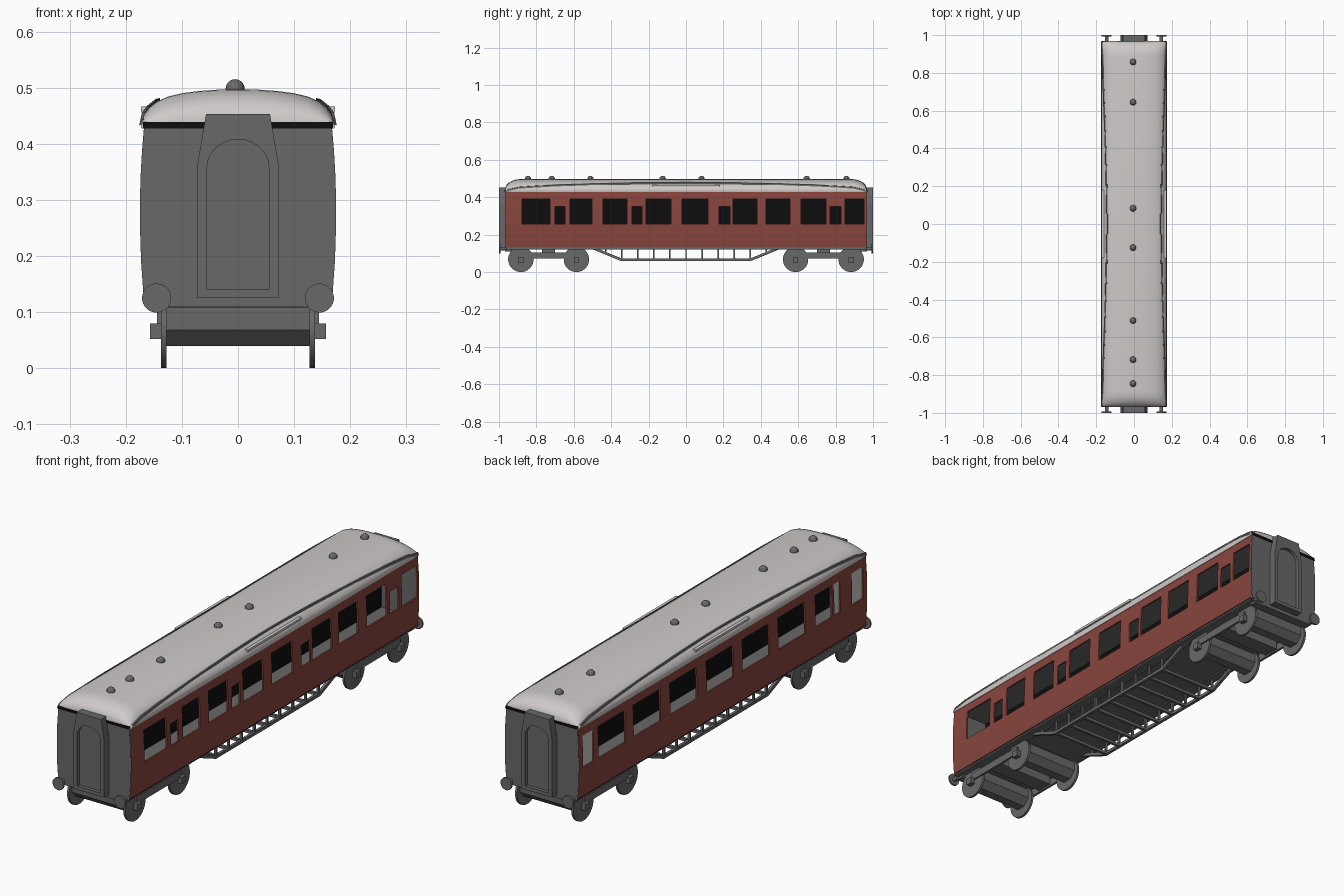
import bpy, bmesh, math
from mathutils import Matrix, Vector

if "Cube" in bpy.data.objects:
    bpy.data.objects.remove(bpy.data.objects["Cube"])


def material(name, r, g, b):
    m = bpy.data.materials.new(name)
    m.diffuse_color = (r, g, b, 1)
    m.use_nodes = True
    m.node_tree.nodes["Principled BSDF"].inputs["Base Color"].default_value = m.diffuse_color
    return m


RED = material("maroon red", 0.25, 0.06, 0.048)
GREY = material("dark grey", 0.14, 0.14, 0.14)
PALE = material("pale roof grey", 0.62, 0.59, 0.58)
BLACK = material("black", 0.004, 0.004, 0.004)


def finish(name, bm, mat, smooth=None):
    bmesh.ops.recalc_face_normals(bm, faces=bm.faces)
    me = bpy.data.meshes.new(name)
    bm.to_mesh(me)
    bm.free()
    me.materials.append(mat)
    if smooth:
        me.polygons.foreach_set("use_smooth", [True] * len(me.polygons))
        me.set_sharp_from_angle(angle=math.radians(smooth))
    ob = bpy.data.objects.new(name, me)
    bpy.context.collection.objects.link(ob)
    return ob


def box(name, x0, x1, y0, y1, z0, z1, mat=GREY):
    bm = bmesh.new()
    bmesh.ops.create_cube(bm, size=1)
    for v in bm.verts:
        v.co = ((x0 + x1) / 2 + v.co.x * (x1 - x0), (y0 + y1) / 2 + v.co.y * (y1 - y0),
                (z0 + z1) / 2 + v.co.z * (z1 - z0))
    return finish(name, bm, mat)


def cylinder(name, center, r, depth, axis, seg=24, mat=GREY):
    bm = bmesh.new()
    rot = Matrix.Rotation(math.pi / 2, 4, 'Y' if axis == 'X' else 'X')
    bmesh.ops.create_cone(bm, cap_ends=True, segments=seg, radius1=r, radius2=r, depth=depth,
                          matrix=Matrix.Translation(center) @ rot @ Matrix.Rotation(math.pi / seg, 4, 'Z'))
    return finish(name, bm, mat, 35)


def prism(name, loops, axis, a, b, mat=GREY):
    """Extrude an outline (with optional hole loops) from a to b along X or Y."""
    bm = bmesh.new()
    place = (lambda p: (a, p[0], p[1])) if axis == 'X' else (lambda p: (p[0], a, p[1]))
    edges = []
    for pts in loops:
        vs = [bm.verts.new(place(p)) for p in pts]
        edges += [bm.edges.new((vs[i - 1], vs[i])) for i in range(len(vs))]
    bmesh.ops.triangle_fill(bm, edges=edges, use_beauty=True)
    ext = bmesh.ops.extrude_face_region(bm, geom=bm.faces[:])
    d = Vector((b - a, 0, 0)) if axis == 'X' else Vector((0, b - a, 0))
    bmesh.ops.translate(bm, verts=[g for g in ext['geom'] if isinstance(g, bmesh.types.BMVert)], vec=d)
    return finish(name, bm, mat)


def half_width(z):
    return 0.175 - 0.007 * ((z - 0.275) / 0.15) ** 2


# Side walls: grids with the window cells left open
LOW, MID, TOP = 0.257, 0.35, 0.39
right = [(-.877, -.727, TOP), (-.70, -.647, MID), (-.62, -.503, TOP), (-.444, -.316, TOP),
         (-.289, -.235, MID), (-.214, -.08, TOP), (-.021, .118, TOP), (.176, .235, MID),
         (.251, .38, TOP), (.428, .556, TOP), (.615, .749, TOP), (.77, .829, MID), (.85, .952, TOP)]
frosted = [(-.94, -.865, TOP), (-.785, -.745, TOP), (.87, .94, TOP)]
left = frosted + [(-.73, -.62, TOP)] + [(c - .09, c + .09, TOP) for c in (-.46, -.22, .02, .265, .51, .745)]


def side_wall(name, side, windows):
    ys = sorted({-.965, .965} | {w[i] for w in windows for i in (0, 1)})
    zs = [.131, .19, LOW, .305, MID, TOP, .43]
    bm = bmesh.new()
    grid = [[bm.verts.new((side * half_width(z), y, z)) for z in zs] for y in ys]
    for i in range(len(ys) - 1):
        for j in range(len(zs) - 1):
            y, z = (ys[i] + ys[i + 1]) / 2, (zs[j] + zs[j + 1]) / 2
            if not any(a < y < b and LOW < z < t for a, b, t in windows):
                q = [grid[i][j], grid[i + 1][j], grid[i + 1][j + 1], grid[i][j + 1]]
                bm.faces.new(q if side > 0 else q[::-1])
    ob = finish(name, bm, RED)
    # make the wall normals point outwards, so the thickness goes inside
    if ob.data.polygons[0].normal.x * side < 0:
        ob.data.flip_normals()
    mod = ob.modifiers.new("thickness", 'SOLIDIFY')
    mod.thickness, mod.offset = 0.007, -1


side_wall("right_wall", 1, right)
side_wall("left_wall", -1, left)
for a, b, t in frosted:
    box("frosted_window", -.169, -.165, a - .005, b + .005, LOW - .005, t + .005, PALE)

# Interior
box("floor", -.163, .163, -.96, .96, .125, .17)
box("ceiling", -.163, .163, -.96, .96, .426, .431)
box("corridor_partition", -.006, .006, -.955, .955, .17, .426, BLACK)

# Roof: rounded profile lofted along the length, with domed ends
PROFILE = [(0, .497), (.035, .4965), (.07, .494), (.1, .490), (.125, .484), (.145, .475),
           (.16, .463), (.169, .45), (.173, .438), (.17, .427)]


def roof_z(x):
    for (xa, za), (xb, zb) in zip(PROFILE, PROFILE[1:-1]):
        if xa <= x <= xb:
            return za + (zb - za) * (x - xa) / (xb - xa)
    return .438


def dome(y):
    t = max(0, (abs(y) - .885) / .083)
    return .2 + .8 * math.sqrt(max(0, 1 - t * t))


full = [(-x, z) for x, z in PROFILE[:0:-1]] + PROFILE
ends = [.968, .965, .958, .948, .935, .92, .903, .885]
stations = [-y for y in ends] + ends[::-1]
bm = bmesh.new()
rows = [[bm.verts.new((x, y, .427 + (z - .427) * dome(y))) for x, z in full] for y in stations]
for r0, r1 in zip(rows, rows[1:]):
    for k in range(len(full) - 1):
        bm.faces.new((r0[k], r0[k + 1], r1[k + 1], r1[k]))
bm.faces.new(rows[0])
bm.faces.new(rows[-1])
for k in range(1):
    bm.faces.new([r[0] for r in rows] + [r[-1] for r in rows[::-1]])
finish("roof", bm, PALE, 40)

# Roof ventilators
for y in (-.845, -.718, -.511, -.125, .083, .645, .858):
    bm = bmesh.new()
    bmesh.ops.create_uvsphere(bm, u_segments=16, v_segments=10, radius=.017,
                              matrix=Matrix.Translation((-.005, y, .498)))
    finish("roof_vent", bm, GREY, 60)

for s in (-1, 1):
    # Arched rain strip and short centre gutter on the roof
    bm = bmesh.new()
    prev = None
    for i in range(33):
        y = -.955 + 1.91 * i / 32
        x = .142 + .029 * (abs(y) / .955) ** 1.5
        z = .427 + (roof_z(x) - .427) * dome(y)
        ring = [bm.verts.new((s * (x + dx), y, z + dz))
                for dx, dz in ((-.004, -.003), (-.003, .005), (.003, .004), (.005, -.005))]
        if prev:
            for k in range(4):
                bm.faces.new((prev[k - 1], prev[k], ring[k], ring[k - 1]))
        prev = ring
    finish("rain_strip", bm, GREY)
    box("centre_gutter", s * .16, s * .173, -.18, .18, .456, .466, PALE)

    # Truss rails under the body
    prism("truss_rail", [[(-.52, .13), (-.35, .06), (.35, .06), (.52, .13),
                          (.485, .13), (.343, .073), (-.343, .073), (-.485, .13)]],
          'X', s * .13, s * .142)
    for i in range(11):
        y = -.43 + .086 * i
        box("truss_post", s * .131, s * .141, y - .004, y + .004, .066 if abs(y) < .36 else .095, .13)
    box("sole_bar", s * .12, s * .16, -.96, .96, .12, .133)

for i in range(9):
    y = -.344 + .086 * i
    box("truss_cross_bar", -.135, .135, y - .006, y + .006, .062, .074)

# Ends: grey end wall, shadow strip, gangway with arched doorway, buffers
zs = [.125, .19, .25, .30, .36, .428]
outline = [(half_width(z) - .001, z) for z in zs] + [(-half_width(z) + .001, z) for z in zs[::-1]]
gangway = [(-.072, .125), (.072, .125), (.072, .365), (.057, .453), (-.057, .453), (-.072, .365)]
arch = [(-.055, .14), (.055, .14)] + [(.055 * math.cos(math.pi * i / 12), .358 + .05 * math.sin(math.pi * i / 12))
                                      for i in range(13)]
for e in (-1, 1):
    prism("end_wall", [outline], 'Y', e * .955, e * .967)
    box("end_shadow_strip", -.169, .169, e * .96, e * .9695, .427, .439, BLACK)
    prism("gangway_frame", [gangway, arch], 'Y', e * .96, e * 1.0)
    box("gangway_door", -.058, .058, e * .96, e * .985, .135, .412)
    box("headstock", -.15, .15, e * .93, e * .967, .11, .133)
    for s in (-1, 1):
        cylinder("buffer_shaft", (s * .145, e * .978, .125), .01, .036, 'Y', 12)
        cylinder("buffer_disc", (s * .145, e * .996, .125), .026, .008, 'Y')

    # Bogie: frame, two wheelsets, axle boxes
    box("bogie_bolster", -.13, .13, e * .70, e * .77, .075, .125)
    for s in (-1, 1):
        box("bogie_side_frame", s * .134, s * .144, e * .586, e * .885, .072, .104)
    for y in (.586, .883):
        cylinder("axle_drum", (0, e * y, .088), .052, .264, 'X', 8)
        for s in (-1, 1):
            cylinder("wheel", (s * .132, e * y, .068), .068, .01, 'X', 28)
            box("axle_box", s * .135, s * .157, e * y - .014, e * y + .014, .052, .08)
